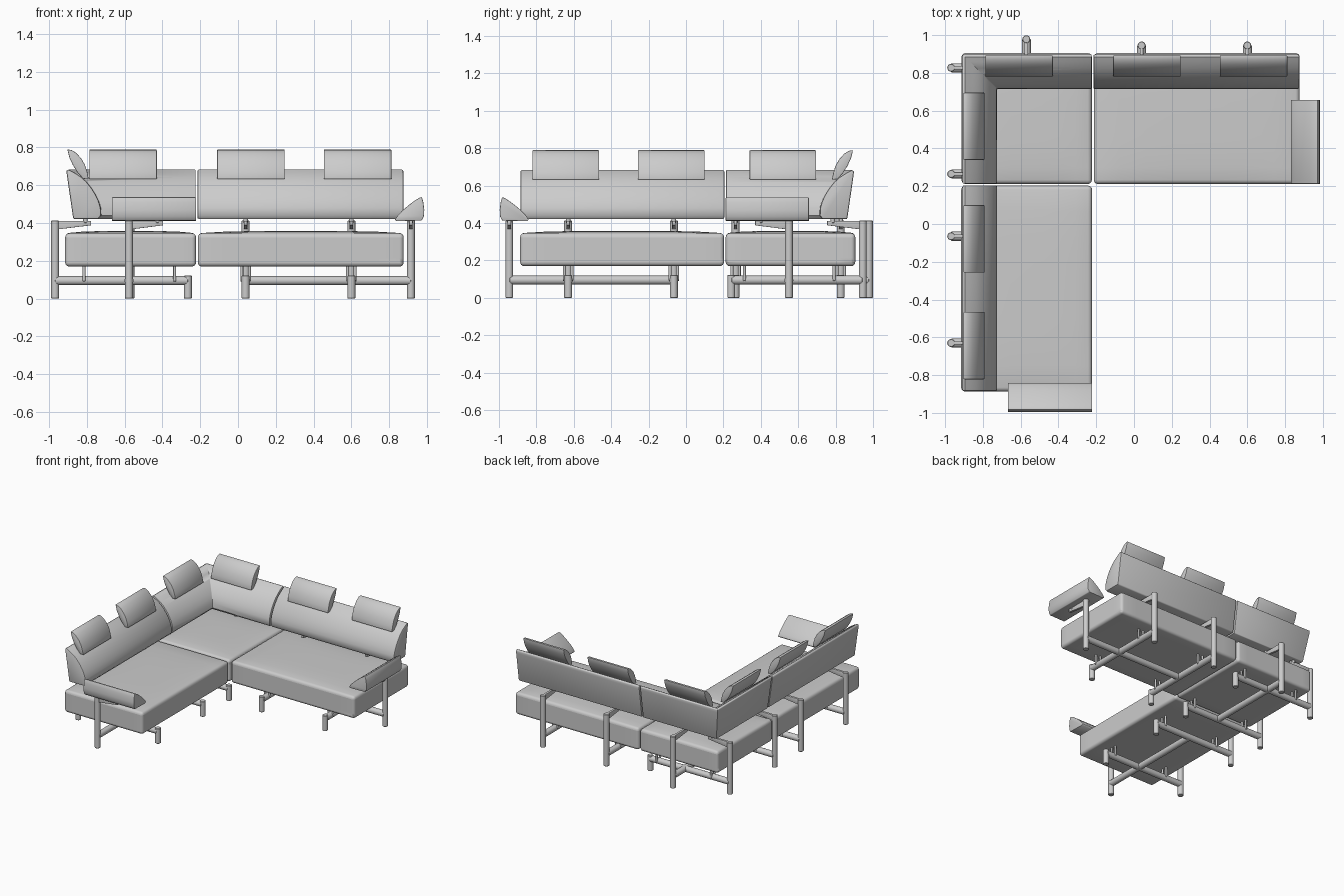
import bpy, bmesh, math
from mathutils import Vector

if "Cube" in bpy.data.objects:
    bpy.data.objects.remove(bpy.data.objects["Cube"])


def flip(p):
    # mirror across the diagonal of the corner
    return Vector((-p[1] - 0.01, -p[0] - 0.01, p[2]))


def finish(name, bm, bevel=0.0, segs=2, mirrored=False):
    if mirrored:
        for v in bm.verts:
            v.co = flip(v.co)
    bmesh.ops.recalc_face_normals(bm, faces=bm.faces[:])
    if bevel:
        edges = [e for e in bm.edges if e.calc_face_angle(0) > math.radians(60)]
        bmesh.ops.bevel(bm, geom=edges, offset=bevel, segments=segs, profile=0.5,
                        affect='EDGES', clamp_overlap=True)
    me = bpy.data.meshes.new(name)
    bm.to_mesh(me)
    bm.free()
    me.shade_smooth()
    me.set_sharp_from_angle(angle=math.radians(40))
    ob = bpy.data.objects.new(name, me)
    bpy.context.collection.objects.link(ob)
    return ob


def loft(name, rings, bevel=0.006, mirrored=False):
    bm = bmesh.new()
    vs = [[bm.verts.new(p) for p in r] for r in rings]
    n = len(rings[0])
    for a, b in zip(vs, vs[1:]):
        for i in range(n):
            bm.faces.new((a[i], a[(i + 1) % n], b[(i + 1) % n], b[i]))
    bm.faces.new(vs[0])
    bm.faces.new(vs[-1][::-1])
    return finish(name, bm, bevel, 2, mirrored)


def along_x(profile, x0, x1):
    return [[(x, y, z) for y, z in profile] for x in (x0, x1)]


def seat(name, x0, x1, y0, y1, mirrored=False):
    bm = bmesh.new()
    bmesh.ops.create_cube(bm, size=2)
    bmesh.ops.subdivide_edges(bm, edges=bm.edges[:], cuts=7, use_grid_fill=True)
    for v in bm.verts:
        u, w, t = v.co
        dome = 0.012 * (1 - u ** 4) * (1 - w ** 4) if t > 0.99 else 0
        v.co = ((x0 + x1) / 2 + u * (x1 - x0) / 2,
                (y0 + y1) / 2 + w * (y1 - y0) / 2,
                0.258 + t * 0.088 + dome)
    finish(name, bm, 0.026, 4, mirrored)


def rod(name, a, b, r=0.021):
    a, b = Vector(a), Vector(b)
    bm = bmesh.new()
    bmesh.ops.create_cone(bm, cap_ends=True, segments=20, radius1=r, radius2=r,
                          depth=(b - a).length)
    q = (b - a).to_track_quat('Z', 'Y')
    for v in bm.verts:
        v.co = q @ v.co + (a + b) / 2
    finish(name, bm, 0.003, 1)


def bracket(name, x, y, dx, dy, length):
    # tapered arm reaching from a post top
    side = Vector((-dy, dx, 0)) * 0.009
    rings = []
    for d, zb in ((0, 0.365), (length, 0.388)):
        c = Vector((x + dx * d, y + dy * d, 0))
        rings.append([c + side + Vector((0, 0, zb)), c - side + Vector((0, 0, zb)),
                      c - side + Vector((0, 0, 0.412)), c + side + Vector((0, 0, 0.412))])
    loft(name, rings, 0.002)
    # small pad under the cushion
    e = Vector((x + dx * (length - 0.03), y + dy * (length - 0.03), 0.40))
    rod(name + "_pad", e, e + Vector((0, 0, 0.03)), 0.012)


def cross_frame(name, post, foot):
    # rear post, floor bar, short front leg, seat supports
    (px, py), (fx, fy) = post, foot
    d = (Vector((fx, fy)) - Vector((px, py))).normalized()
    rod(name + "_rear_post", (px, py, 0), (px, py, 0.413))
    rod(name + "_front_leg", (fx, fy, 0), (fx, fy, 0.122))
    rod(name + "_floor_bar", (px, py, 0.095), (fx, fy, 0.095), 0.024)
    bracket(name + "_back_bracket", px, py, d.x, d.y, 0.19)
    for k in (-0.02, 0.02):
        for s in (0.07, 0.55):
            x, y = fx - d.x * s - d.y * k, fy - d.y * s + d.x * k
            rod(name + "_seat_support", (x, y, 0.09), (x, y, 0.18), 0.008)


# profiles as (depth, height)
BACK = [(0.862, 0.422), (0.73, 0.422), (0.715, 0.44), (0.717, 0.48), (0.727, 0.515),
        (0.743, 0.55), (0.765, 0.585), (0.793, 0.62), (0.825, 0.648), (0.86, 0.67),
        (0.885, 0.683), (0.898, 0.678), (0.896, 0.655)]
HEAD = [(0.893, 0.79), (0.87, 0.786), (0.845, 0.77), (0.82, 0.742), (0.8, 0.708),
        (0.788, 0.67), (0.78, 0.632), (0.808, 0.634), (0.838, 0.665), (0.863, 0.705),
        (0.882, 0.745)]
ARM = [(0.83, 0.418), (0.845, 0.44), (0.87, 0.466), (0.9, 0.492), (0.93, 0.515),
       (0.96, 0.534), (0.973, 0.538), (0.981, 0.51), (0.986, 0.47), (0.984, 0.435),
       (0.972, 0.413), (0.84, 0.41)]

# seats
seat("right_seat", -0.213, 0.877, 0.212, 0.905)
seat("left_seat", -0.213, 0.877, 0.212, 0.905, True)
seat("corner_seat", -0.913, -0.223, 0.212, 0.905)

# backrests, the corner one mitred
corner = [[Vector((-0.224, y, z)) for y, z in BACK],
          [Vector((-y - 0.01, y, z)) for y, z in BACK]]
corner.append([flip(p) for p in corner[0]])
loft("corner_backrest", corner, 0.005)
for side, m in (("right", False), ("left", True)):
    loft(side + "_backrest", along_x(BACK, -0.215, 0.875), 0.008, m)
    # headrest cushions
    for i, x in enumerate((-0.11, 0.455)):
        loft(f"{side}_headrest_{i + 1}", along_x(HEAD, x, x + 0.357), 0.004, m)
    # armrest
    rings = [[(x, y, z) for x, z in ARM] for y in (0.212, 0.657)]
    loft(side + "_armrest", rings, 0.004, m)
loft("corner_headrest_1", along_x(HEAD, -0.787, -0.43), 0.004)
loft("corner_headrest_2", along_x(HEAD, -0.705, -0.35), 0.004, True)

# right frame
for i, x in enumerate((0.04, 0.6)):
    cross_frame(f"right_frame_{i + 1}", (x, 0.945), (x, 0.242))
rod("right_long_bar", (0.04, 0.55, 0.095), (0.915, 0.55, 0.095), 0.024)
rod("right_arm_post", (0.915, 0.55, 0), (0.915, 0.55, 0.413))
bracket("right_arm_bracket", 0.915, 0.55, 0, -1, 0.18)

# left frame
for i, y in enumerate((-0.065, -0.63)):
    cross_frame(f"left_frame_{i + 1}", (-0.968, y), (-0.265, y))
rod("left_long_bar", (-0.577, -0.065, 0.095), (-0.577, -0.945, 0.095), 0.024)
rod("left_arm_post", (-0.577, -0.945, 0), (-0.577, -0.945, 0.413))
bracket("left_arm_bracket", -0.577, -0.945, 1, 0, 0.18)

# corner frame
for i, y in enumerate((0.265, 0.827)):
    cross_frame(f"corner_frame_{i + 1}", (-0.968, y), (-0.265, y))
rod("corner_long_bar", (-0.57, 0.265, 0.095), (-0.57, 0.978, 0.095), 0.024)
rod("corner_back_post", (-0.57, 0.978, 0), (-0.57, 0.978, 0.413))
bracket("corner_back_bracket", -0.57, 0.978, 0, -1, 0.2)
